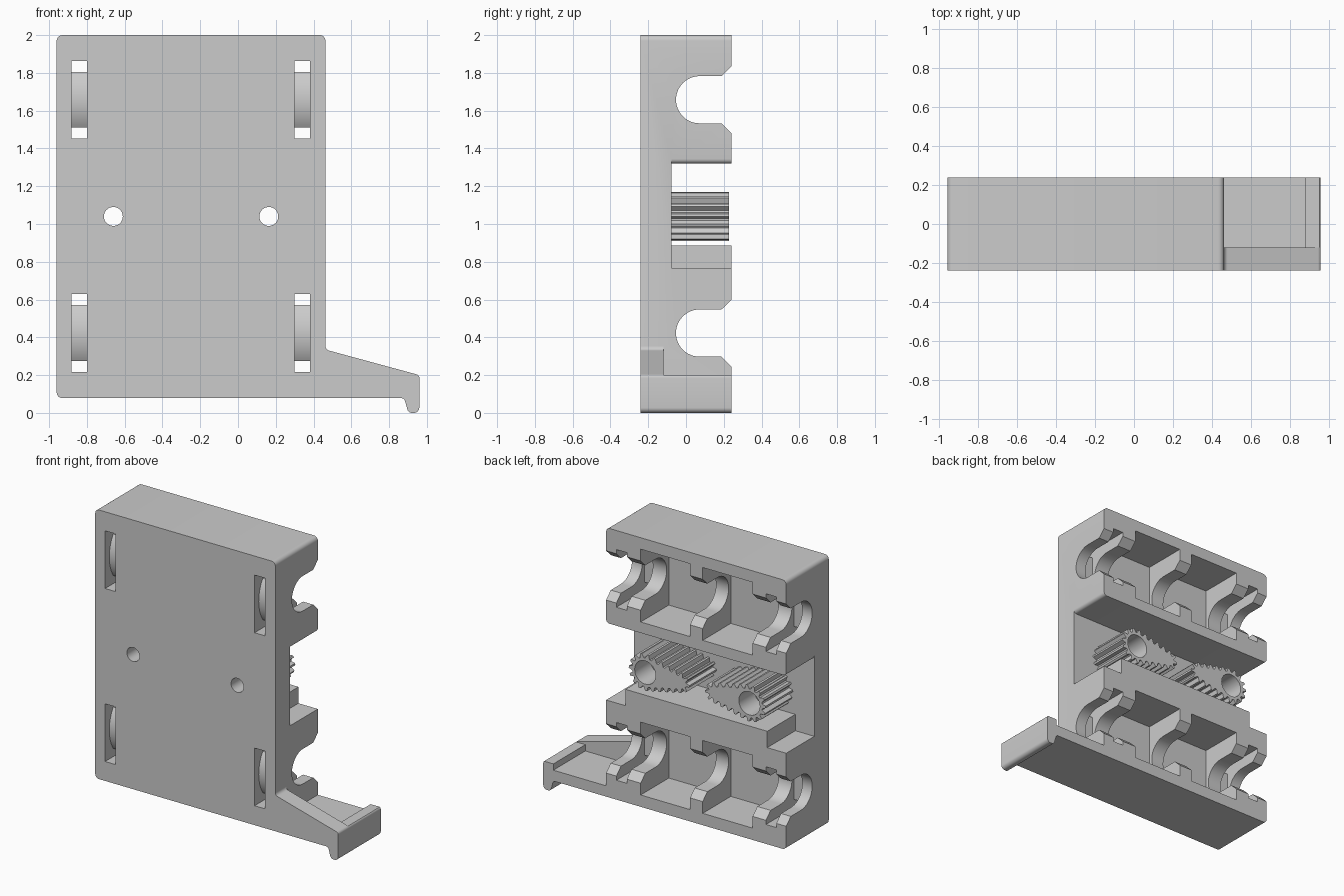
import bpy, bmesh, math
from mathutils import Vector

if "Cube" in bpy.data.objects:
    bpy.data.objects.remove(bpy.data.objects["Cube"], do_unlink=True)

grey = bpy.data.materials.new("plain_grey")
grey.use_nodes = True
grey.diffuse_color = (0.6, 0.6, 0.6, 1)
grey.node_tree.nodes["Principled BSDF"].inputs["Base Color"].default_value = (0.6, 0.6, 0.6, 1)


def prism(name, pts, axis, lo, hi):
    """Extrude a flat profile: axis 'y' takes (x, z) points, axis 'x' takes (y, z)."""
    def place(p, d):
        return (p[0], d, p[1]) if axis == "y" else (d, p[0], p[1])
    bm = bmesh.new()
    low = [bm.verts.new(place(p, lo)) for p in pts]
    high = [bm.verts.new(place(p, hi)) for p in pts]
    bm.faces.new(low)
    bm.faces.new(high)
    for i in range(len(pts)):
        j = (i + 1) % len(pts)
        bm.faces.new((low[i], low[j], high[j], high[i]))
    bmesh.ops.recalc_face_normals(bm, faces=bm.faces)
    mesh = bpy.data.meshes.new(name)
    bm.to_mesh(mesh)
    bm.free()
    mesh.materials.append(grey)
    ob = bpy.data.objects.new(name, mesh)
    bpy.context.collection.objects.link(ob)
    return ob


def rect(a0, a1, b0, b1):
    return [(a0, b0), (a1, b0), (a1, b1), (a0, b1)]


def arc(cx, cz, r, start, end, n):
    return [(cx + r * math.cos(start + (end - start) * i / n),
             cz + r * math.sin(start + (end - start) * i / n)) for i in range(n + 1)]


def circle(cx, cz, r, n=40):
    return arc(cx, cz, r, 0, 2 * math.pi, n)[:-1]


def rounded(corners, n=6):
    """Round each (x, z, radius) corner of a polygon."""
    out = []
    for i, (x, z, r) in enumerate(corners):
        p = Vector((x, z))
        a = (Vector(corners[i - 1][:2]) - p).normalized()
        b = (Vector(corners[(i + 1) % len(corners)][:2]) - p).normalized()
        half = a.angle(b) / 2
        centre = p + (a + b).normalized() * (r / math.sin(half))
        start = p + a * (r / math.tan(half)) - centre
        end = p + b * (r / math.tan(half)) - centre
        turn = start.angle_signed(end)
        for k in range(n + 1):
            t = -turn * k / n
            out.append((centre.x + start.x * math.cos(t) - start.y * math.sin(t),
                        centre.y + start.x * math.sin(t) + start.y * math.cos(t)))
    return out


def cut(ob, cutter):
    cutter.hide_render = True
    mod = ob.modifiers.new("cut", "BOOLEAN")
    mod.operation = "DIFFERENCE"
    mod.solver = "EXACT"
    mod.object = cutter
    bpy.context.view_layer.objects.active = ob
    bpy.ops.object.modifier_apply(modifier=mod.name)
    bpy.data.objects.remove(cutter, do_unlink=True)


def smooth(ob):
    bpy.ops.object.select_all(action="DESELECT")
    ob.select_set(True)
    bpy.context.view_layer.objects.active = ob
    bpy.ops.object.shade_smooth_by_angle(angle=math.radians(25))


MID = -0.25            # mirror line of the carriage
HOLES = (-0.66, 0.163)
BACK = 0.24
SIDE = 0.463           # left wall of the carriage
FLOOR = -0.077         # depth of the trays and the belt channel
AXIS = 0.072           # depth of the bearing centre line

# Carriage block with the side arm and its hooked end
carriage = prism("carriage_body", rounded([
    (-0.96, 0.078, 0.03), (-0.96, 2.0, 0.03), (SIDE, 2.0, 0.03), (SIDE, 0.335, 0.025),
    (0.96, 0.2, 0.02), (0.96, 0.0, 0.028), (0.902, 0.0, 0.025), (0.88, 0.078, 0.02)]),
    "y", -BACK, BACK)

# Hollow of the arm behind its front web, with a low lip at the end
cut(carriage, prism("arm_pocket", [
    (SIDE, 0.155), (0.88, 0.155), (0.88, 0.2), (1.1, 0.2), (1.1, 0.5), (SIDE, 0.5)],
    "y", -0.12, 0.3))

# Belt channel across the back: stepped floor, roof rounded at both ends
channel = [(-1.1, 0.768), (-0.81, 0.768), (-0.81, 0.885), (0.31, 0.885), (0.31, 0.768), (0.6, 0.768)]
channel += [(0.6, 1.345)] + arc(SIDE - 0.025, 1.345, 0.025, 0, -math.pi / 2, 6)
channel += arc(-0.935, 1.345, 0.025, -math.pi / 2, -math.pi, 6) + [(-1.1, 1.345)]
cut(carriage, prism("belt_channel", channel, "y", FLOOR, 0.3))

# Two bearing trays: pockets, saddle groove and strap slots
for zc in (0.4225, 1.658):
    for x0, x1 in ((-0.695, MID - 0.05), (MID + 0.05, 0.19)):
        cut(carriage, prism("tray_pocket", rect(x0, x1, zc - 0.26, zc + 0.26), "y", FLOOR, 0.3))
    groove = [(0.3, zc + 0.235), (0.188, zc + 0.125)]
    groove += arc(AXIS, zc, 0.125, math.pi / 2, 1.5 * math.pi, 24)
    groove += [(0.188, zc - 0.125), (0.3, zc - 0.235)]
    cut(carriage, prism("saddle_groove", groove, "x", -1.1, 0.6))
    # The slot leaves a bridge whose front is a shallow arc
    swing = math.asin(0.148 / 0.265)
    strap = [(-0.3, zc + 0.206), (-0.3, zc - 0.206), (FLOOR, zc - 0.206), (FLOOR, zc - 0.148)]
    strap += arc(AXIS, zc, 0.265, math.pi + swing, math.pi - swing, 16)
    strap += [(FLOOR, zc + 0.148), (FLOOR, zc + 0.206)]
    for x0, x1 in ((-0.882, -0.8), (0.299, 0.382)):
        cut(carriage, prism("strap_slot", strap, "x", x0, x1))
        cut(carriage, prism("strap_recess", rect(FLOOR, 0.3, zc - 0.206, zc + 0.206), "x", x0, x1))

# Screw holes through the plate
for hx in HOLES:
    cut(carriage, prism("screw_hole", circle(hx, 1.04, 0.05), "y", -0.3, 0.1))
smooth(carriage)


def toothed_drop(cx, cz, side, R=0.13, r=0.07, D=0.28, teeth=22, depth=0.027):
    """Teardrop outline with belt teeth; its tip points along side."""
    phi = math.acos((R - r) / D)
    big, line, tip = R * 2 * (math.pi - phi), D * math.sin(phi), r * 2 * phi
    total = big + 2 * line + tip
    pts = []
    for i in range(teeth * 4):
        s = total * i / (teeth * 4)
        if s < big:
            a = phi + s / R
            p = Vector((math.cos(a), math.sin(a))) * R
        elif s < big + line:
            a, t = -phi, (s - big) / line
        elif s < big + line + tip:
            a = -phi + (s - big - line) / r
            p = Vector((D + r * math.cos(a), r * math.sin(a)))
        else:
            a, t = phi, 1 - (s - big - line - tip) / line
        n = Vector((math.cos(a), math.sin(a)))
        if abs(abs(a) - phi) < 1e-9 and s >= big:
            p = n * R * (1 - t) + (Vector((D, 0)) + n * r) * t
        # two points on the crest, two in the groove
        if i % 4 > 1:
            p = p - n * depth
        pts.append((cx + side * p.x, cz + p.y))
    return pts


# Toothed belt anchors around the screw holes
for name, hx, side in (("belt_anchor_right", HOLES[0], 1), ("belt_anchor_left", HOLES[1], -1)):
    anchor = prism(name, toothed_drop(hx, 1.04, side), "y", FLOOR - 0.005, 0.228)
    cut(anchor, prism("anchor_bore", circle(hx, 1.04, 0.05), "y", -0.2, 0.3))
    cut(anchor, prism("anchor_counterbore", circle(hx, 1.04, 0.083), "y", 0.05, 0.3))
    smooth(anchor)
